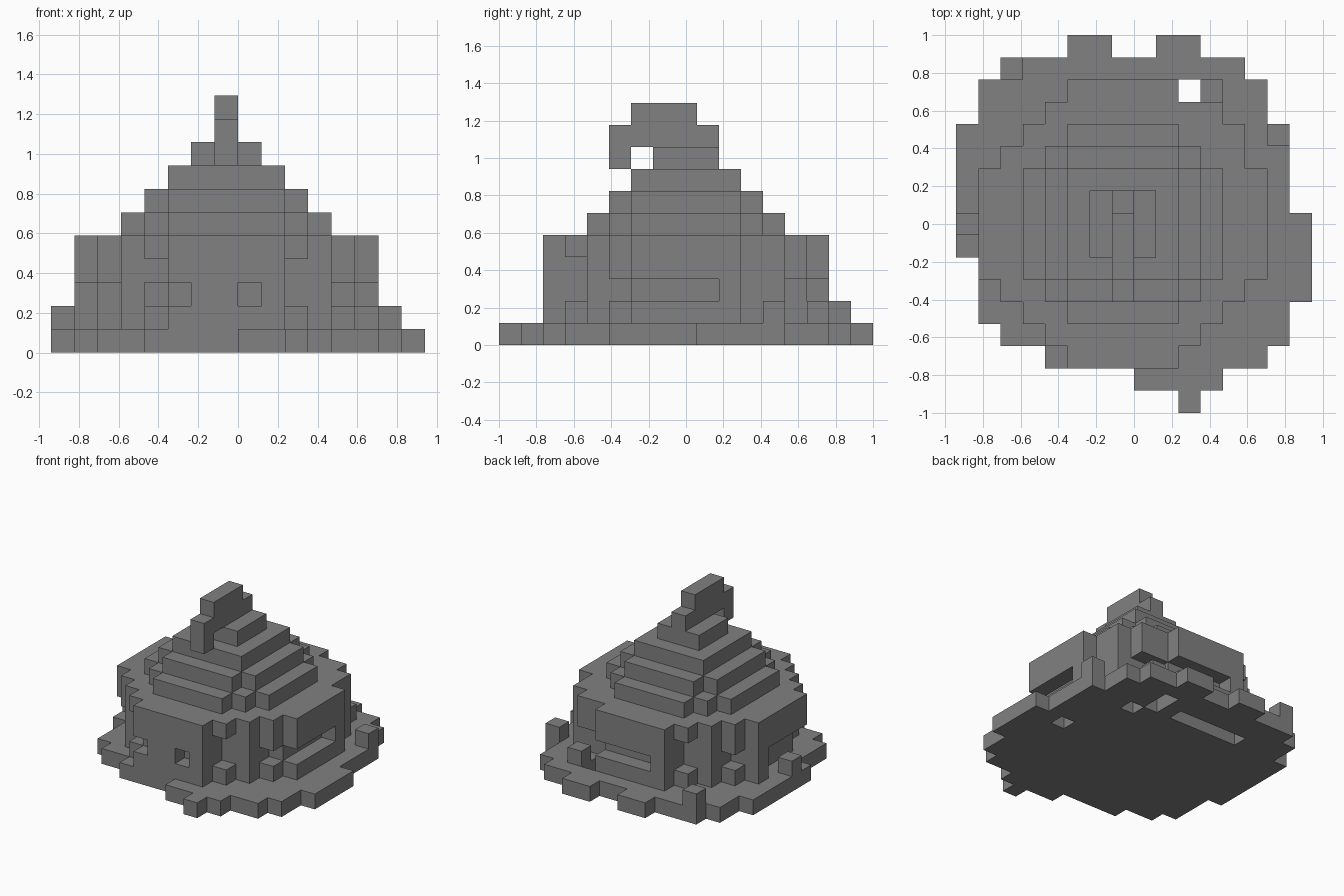
import bpy
import bmesh
from mathutils import Vector

cube = bpy.data.objects.get("Cube")
if cube:
    bpy.data.objects.remove(cube, do_unlink=True)

UNIT = 2 / 17

stone = bpy.data.materials.new("plain grey")
stone.use_nodes = True
grey = (0.22, 0.22, 0.22, 1)
stone.diffuse_color = grey
stone.node_tree.nodes["Principled BSDF"].inputs["Base Color"].default_value = grey


def block(x, y, z):
    """Cells of a box; each argument is a (start, stop) pair or one index."""
    spans = [s if isinstance(s, tuple) else (s, s + 1) for s in (x, y, z)]
    rx, ry, rz = [range(*s) for s in spans]
    return {(i, j, k) for i in rx for j in ry for k in rz}


def layer(first_row, spans, z):
    """Cells of a flat outline, one (start, stop) pair for each row."""
    cells = set()
    for row, span in enumerate(spans, first_row):
        cells |= block(span, row, z)
    return cells


def build(name, cells):
    """Turn cells into one mesh holding only the exposed faces."""
    bm = bmesh.new()
    corners = {}

    def corner(p):
        key = tuple(p)
        if key not in corners:
            x, y, z = key
            corners[key] = bm.verts.new(Vector((x, y - 8.5, z)) * UNIT)
        return corners[key]

    for cell in sorted(cells):
        for axis in range(3):
            for side in (0, 1):
                neighbour = list(cell)
                neighbour[axis] += 2 * side - 1
                if tuple(neighbour) in cells:
                    continue
                ring = []
                for a, b in ((0, 0), (1, 0), (1, 1), (0, 1)):
                    p = list(cell)
                    p[axis] += side
                    p[(axis + 1) % 3] += a
                    p[(axis + 2) % 3] += b
                    ring.append(corner(p))
                bm.faces.new(ring if side else ring[::-1])
    mesh = bpy.data.meshes.new(name)
    bm.to_mesh(mesh)
    bm.free()
    mesh.materials.append(stone)
    obj = bpy.data.objects.new(name, mesh)
    bpy.context.collection.objects.link(obj)


# Ragged ground slab with openings in its floor
ground = layer(0, [(2, 3), (0, 4), (-4, 6), (-6, 7), (-7, 7), (-7, 8), (-7, 8),
                   (-8, 8), (-8, 8), (-8, 7), (-8, 7), (-8, 7), (-8, 7),
                   (-7, 6), (-7, 6), (-6, 5), (-3, -1)], 0)
ground |= block((1, 3), 16, 0)
ground -= block(2, 14, 0)
ground -= block(5, 8, 0)
ground -= block(3, 12, 0) | block(2, 13, 0) | block((-4, 1), 13, 0)
build("ground_slab", ground)

# Stepped octagonal walls
middle = [(-7, 6)] * 5
front = [(-3, 2), (-4, 3), (-5, 4), (-6, 5)]
back = [(-6, 5), (-5, 5), (-4, 4), (-3, 2)]
walls = layer(2, front + middle + back, (1, 5))

# Corner notches between the sill and the eave
for x, y in ((-4, 3), (2, 3), (-4, 13)):
    walls -= block(x, y, (2, 4))
walls -= block((2, 4), 13, (1, 3))

# Window openings at the front, back and left
walls -= block(0, 2, 2) | block(-3, 2, 2) | block(-4, 4, 2)
walls -= block((-2, 2), 14, 2)
walls -= block(5, (6, 10), 2) | block(4, 5, 2)

# Wide doorway and small window on the right
walls -= block(-7, (6, 10), (1, 3)) | block(-6, 5, (1, 3))
walls -= block(-6, 11, 2)
build("walls", walls)

# Stepped roof with notched corners on the lower tiers
roof = block((-5, 4), (6, 11), 5) | block((-4, 3), (5, 12), 5)
roof |= block((-3, 2), (4, 13), 5)
roof |= block((-4, 3), (6, 11), 6) | block((-3, 2), (5, 12), 6)
roof |= block((-3, 2), (6, 11), 7)
roof |= block((-2, 1), (7, 10), 8)
build("roof", roof)

# Hooked crest on the roof
crest = block(-1, 5, 8) | block(-1, (5, 10), 9) | block(-1, (6, 9), 10)
build("crest", crest)

# Short posts around the slab
posts = {"right_post": (-8, 8), "back_right_post": (-6, 15),
         "left_post": (6, 12), "back_left_post": (3, 14)}
for name, (x, y) in posts.items():
    build(name, block(x, y, 1))
